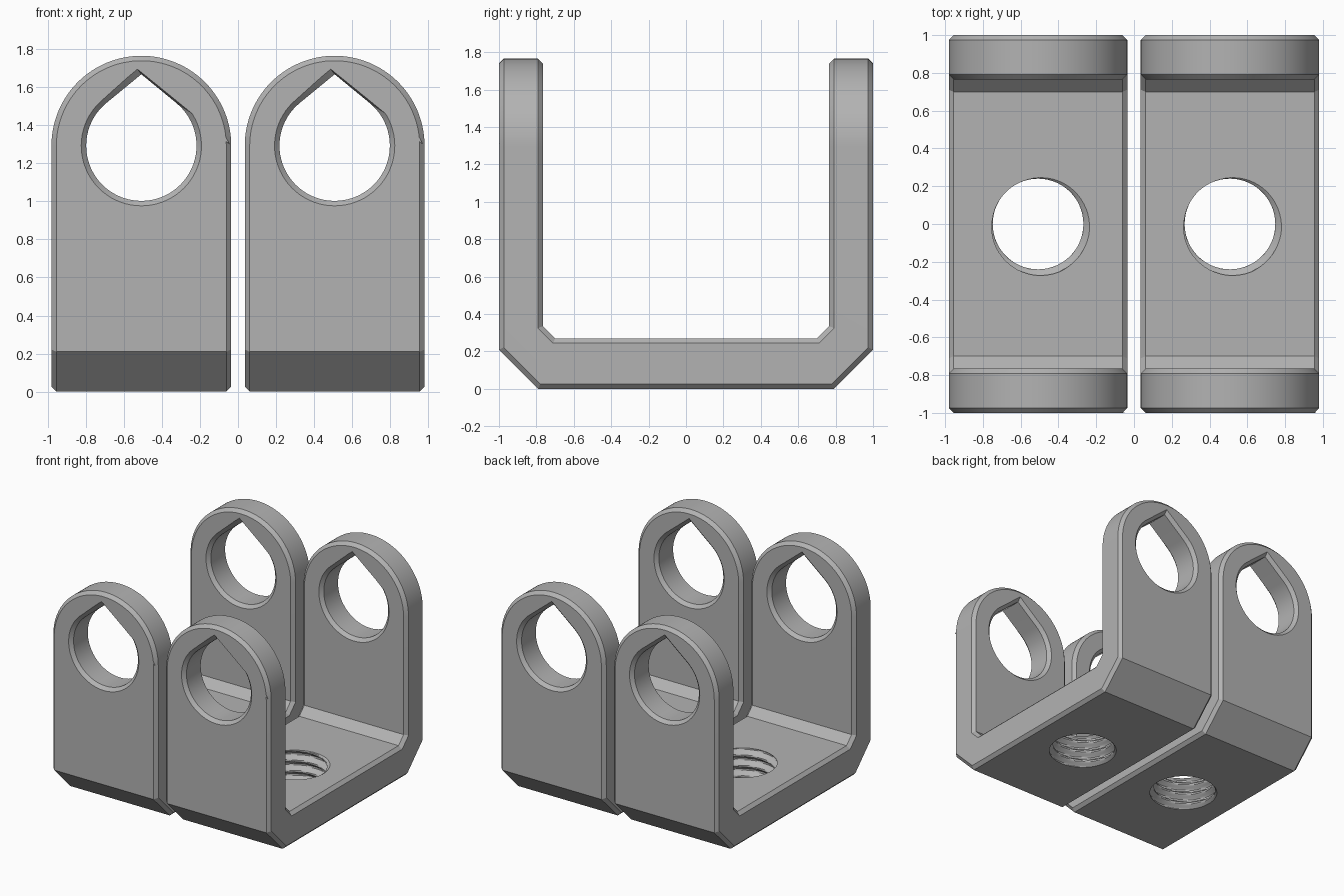
import bpy, bmesh, math
from math import sin, cos, pi

cube = bpy.data.objects.get("Cube")
if cube:
    bpy.data.objects.remove(cube, do_unlink=True)

HALF_W = 0.4725      # half width of one bracket
OFFSET_X = 0.508     # bracket centre from the middle
HEIGHT = 1.765
PIVOT_Z = HEIGHT - HALF_W
CHAMFER = 0.026

grey = bpy.data.materials.new("grey plastic")
grey.use_nodes = True
grey.diffuse_color = (0.45, 0.45, 0.45, 1)
grey.node_tree.nodes["Principled BSDF"].inputs["Base Color"].default_value = (0.45, 0.45, 0.45, 1)


def finish(name, bm):
    bmesh.ops.recalc_face_normals(bm, faces=bm.faces)
    mesh = bpy.data.meshes.new(name)
    bm.to_mesh(mesh)
    bm.free()
    mesh.materials.append(grey)
    obj = bpy.data.objects.new(name, mesh)
    bpy.context.collection.objects.link(obj)
    return obj


def prism(name, outline, place, depth):
    """Extrude a closed 2D outline from -depth to +depth."""
    bm = bmesh.new()
    ends = [[bm.verts.new(place(a, b, d)) for a, b in outline] for d in (-depth, depth)]
    for ring in ends:
        bm.faces.new(ring)
    n = len(outline)
    for i in range(n):
        j = (i + 1) % n
        bm.faces.new((ends[0][i], ends[0][j], ends[1][j], ends[1][i]))
    return finish(name, bm)


def arc(radius, start, end, steps):
    return [(radius * cos(start + (end - start) * i / steps),
             PIVOT_Z + radius * sin(start + (end - start) * i / steps)) for i in range(steps + 1)]


def thread_cutter(name, minor, major, pitch, z0, z1, seg=60, per_turn=12):
    """Closed plug whose wall follows a helical groove."""
    bm = bmesh.new()
    rows = round((z1 - z0) / pitch * per_turn)
    rings = []
    for k in range(rows + 1):
        z = z0 + (z1 - z0) * k / rows
        ring = []
        for j in range(seg):
            t = 2 * pi * j / seg
            phase = ((z - 0.27) / pitch - (t + pi / 4) / (2 * pi)) % 1
            wave = min(1, max(0, abs(phase - 0.5) * 3 - 0.25))
            r = minor + (major - minor) * wave
            ring.append(bm.verts.new((r * cos(t), r * sin(t), z)))
        rings.append(ring)
    bm.faces.new(rings[0])
    bm.faces.new(rings[-1])
    for low, high in zip(rings, rings[1:]):
        for j in range(seg):
            n = (j + 1) % seg
            bm.faces.new((low[j], low[n], high[n], high[j]))
    return finish(name, bm)


def along_x(a, b, d):
    return (d, a, b)


def along_y(a, b, d):
    return (a, d, b)


# U-shaped body with sloped outer and inner corners
half = [(0.79, 0), (1, 0.21), (1, 2), (0.765, 2), (0.765, 0.335), (0.70, 0.27)]
bracket = prism("left_bracket", half + [(-y, z) for y, z in reversed(half)], along_x, 0.6)

# Rounded front outline
arch = prism("arch_cutter", [(-HALF_W, -0.2), (HALF_W, -0.2)] + arc(HALF_W, 0, pi, 64), along_y, 1.3)

# Teardrop pivot hole
lean = math.radians(39.4)
tip = (0, PIVOT_Z + 0.29 / cos(lean))
teardrop = prism("pivot_hole_cutter",
                 arc(0.29, pi / 2 + lean, 2.5 * pi - lean, 56) + [tip], along_y, 1.4)

# Threaded screw hole in the floor
thread = thread_cutter("screw_hole_cutter", 0.24, 0.277, 0.085, -0.03, 0.30)


def boolean(cutter, operation):
    mod = bracket.modifiers.new(cutter.name, "BOOLEAN")
    mod.object, mod.operation, mod.solver = cutter, operation, "EXACT"
    cutter.hide_render = True


boolean(arch, "INTERSECT")
boolean(teardrop, "DIFFERENCE")
bevel = bracket.modifiers.new("chamfer", "BEVEL")
bevel.width, bevel.segments = CHAMFER, 1
bevel.limit_method, bevel.angle_limit = "ANGLE", math.radians(83)
bevel.use_clamp_overlap = False
boolean(thread, "DIFFERENCE")

# Bake the modifiers and drop the cutters
bpy.context.view_layer.update()
baked = bpy.data.meshes.new_from_object(bracket.evaluated_get(bpy.context.evaluated_depsgraph_get()))
bracket.modifiers.clear()
bracket.data = baked
for cutter in (arch, teardrop, thread):
    bpy.data.objects.remove(cutter, do_unlink=True)

bpy.ops.object.select_all(action="DESELECT")
bracket.select_set(True)
bpy.context.view_layer.objects.active = bracket
bpy.ops.object.shade_smooth_by_angle(angle=math.radians(25))

# Second identical bracket beside the first
twin = bracket.copy()
twin.name = "right_bracket"
bpy.context.collection.objects.link(twin)
bracket.location.x = OFFSET_X
twin.location.x = -OFFSET_X
